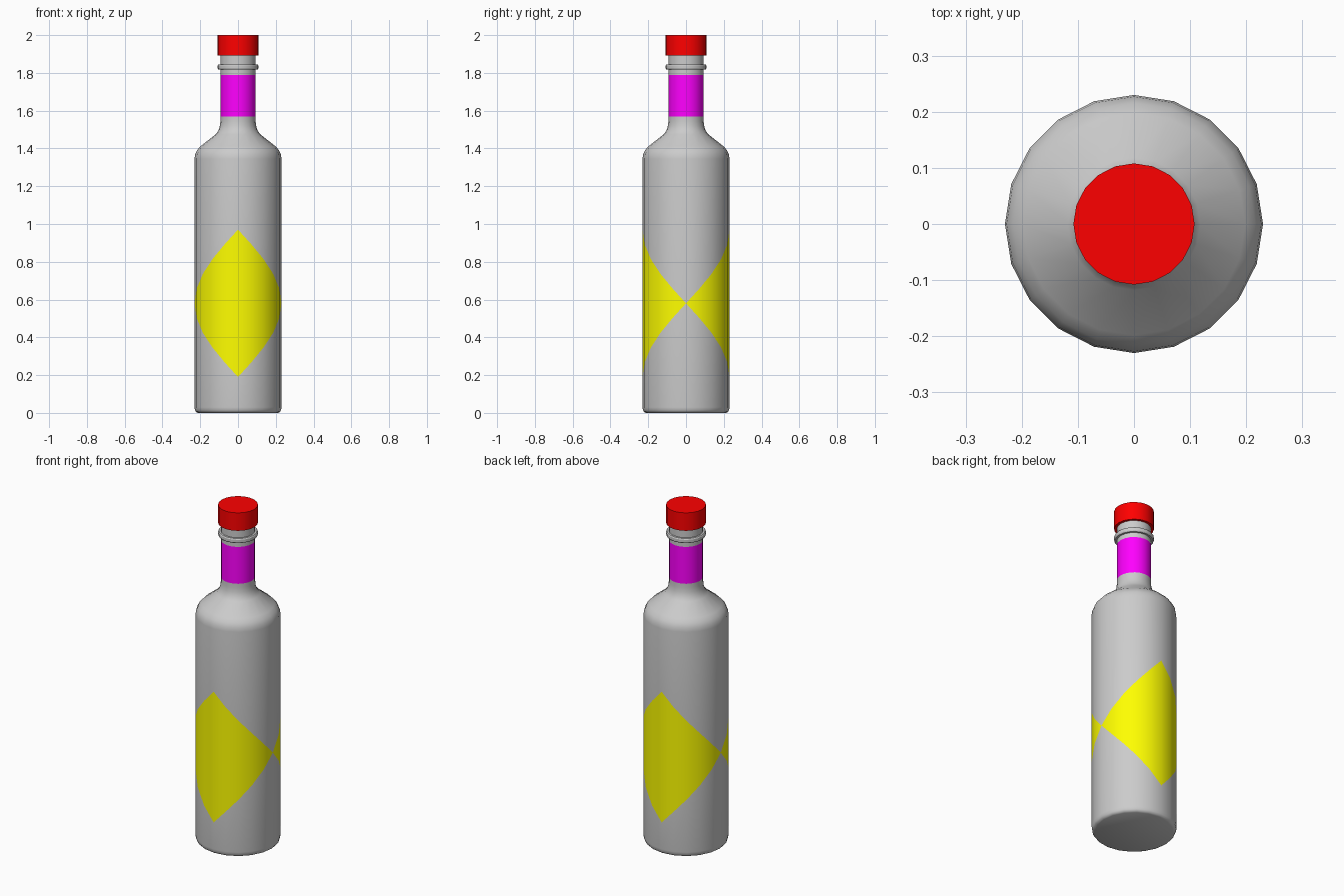
import bpy, bmesh
from math import sin, cos, acos, pi

if "Cube" in bpy.data.objects:
    bpy.data.objects.remove(bpy.data.objects["Cube"])

SIDES = 20


def material(name, colour):
    m = bpy.data.materials.new(name)
    m.diffuse_color = (*colour, 1)
    m.use_nodes = True
    m.node_tree.nodes["Principled BSDF"].inputs["Base Color"].default_value = m.diffuse_color
    return m


def diamond(sign):
    # label edge height: tallest at front and back, closing to a point at the sides
    return lambda a: 0.58 + sign * 0.39 * (1 - acos(min(1, abs(sin(a)))) / (pi / 2))


def lathe(name, profile, materials, bands=None):
    # profile: (radius, height), where height may vary with the angle
    bands = bands or {}
    bm = bmesh.new()
    rings = []
    for r, z in profile:
        ring = []
        for i in range(SIDES):
            a = 2 * pi * i / SIDES
            ring.append(bm.verts.new((r * cos(a), r * sin(a), z(a) if callable(z) else z)))
        rings.append(ring)
    for k in range(len(rings) - 1):
        lo, hi = rings[k], rings[k + 1]
        for i in range(SIDES):
            j = (i + 1) % SIDES
            f = bm.faces.new((lo[i], lo[j], hi[j], hi[i]))
            f.material_index = bands.get(k, 0)
    bm.faces.new(rings[0][::-1])
    bm.faces.new(rings[-1])
    bmesh.ops.remove_doubles(bm, verts=bm.verts, dist=1e-5)
    bmesh.ops.recalc_face_normals(bm, faces=bm.faces)
    mesh = bpy.data.meshes.new(name)
    bm.to_mesh(mesh)
    bm.free()
    for m in materials:
        mesh.materials.append(m)
    ob = bpy.data.objects.new(name, mesh)
    bpy.context.collection.objects.link(ob)
    bpy.ops.object.select_all(action='DESELECT')
    ob.select_set(True)
    bpy.context.view_layer.objects.active = ob
    bpy.ops.object.shade_smooth_by_angle(angle=pi / 6)
    return ob


grey = material("grey", (0.8, 0.8, 0.8))
yellow = material("label_yellow", (1, 1, 0))
magenta = material("neck_magenta", (1, 0, 1))
red = material("cap_red", (1, 0, 0))

# bottle: body with diamond labels front and back, shoulder, neck band and lip ring
bottle = [
    (0.212, 0), (0.222, 0.005), (0.228, 0.014), (0.23, 0.03),
    (0.23, diamond(-1)), (0.23, diamond(1)),
    (0.23, 1.345), (0.227, 1.37), (0.216, 1.392), (0.198, 1.412),
    (0.118, 1.475), (0.103, 1.497), (0.096, 1.52), (0.093, 1.545),
    (0.093, 1.57), (0.093, 1.79), (0.093, 1.818),
    (0.104, 1.818), (0.108, 1.824), (0.108, 1.839), (0.104, 1.845),
    (0.093, 1.845), (0.093, 1.9),
]
lathe("bottle", bottle, [grey, yellow, magenta], {4: 1, 14: 2})

# cap
lathe("cap", [(0.108, 1.893), (0.108, 2.0)], [red])
